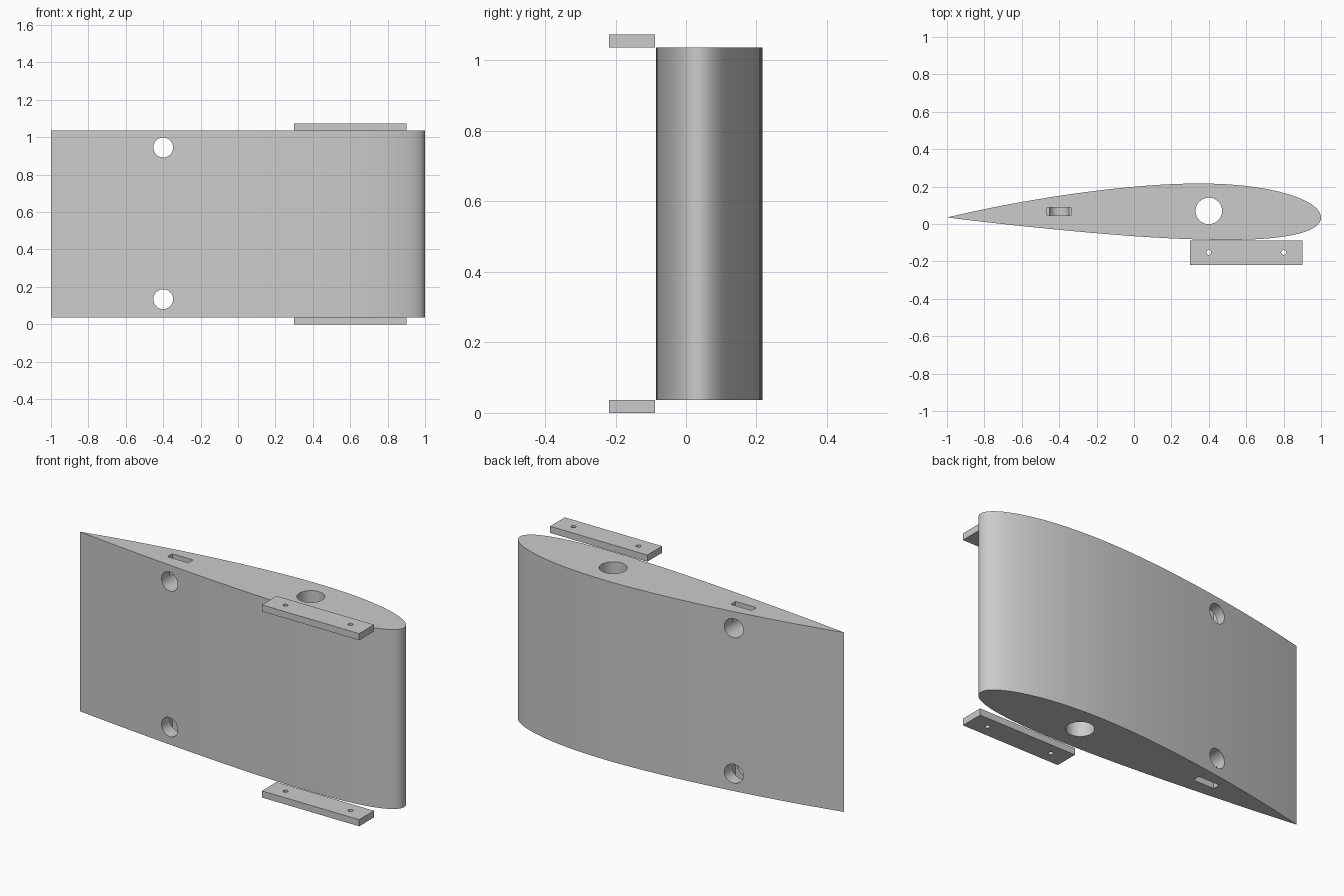
import bpy, bmesh, math
from mathutils import Matrix

cube = bpy.data.objects.get("Cube")
if cube:
    bpy.data.objects.remove(cube, do_unlink=True)

GREY = bpy.data.materials.new("plain grey")
GREY.use_nodes = True
colour = (0.6, 0.6, 0.6, 1)
GREY.diffuse_color = colour
GREY.node_tree.nodes["Principled BSDF"].inputs["Base Color"].default_value = colour

PLATE = 0.037          # mounting plate thickness
SPAN = 1.0             # wing section height
TOP = PLATE + SPAN


def finish(name, bm):
    bmesh.ops.recalc_face_normals(bm, faces=bm.faces)
    mesh = bpy.data.meshes.new(name)
    bm.to_mesh(mesh)
    bm.free()
    mesh.materials.append(GREY)
    obj = bpy.data.objects.new(name, mesh)
    bpy.context.collection.objects.link(obj)
    return obj


def box(name, low, high):
    bm = bmesh.new()
    size = [b - a for a, b in zip(low, high)]
    mid = [(a + b) / 2 for a, b in zip(low, high)]
    bmesh.ops.create_cube(bm, size=1, matrix=Matrix.Translation(mid) @ Matrix.Diagonal((*size, 1)))
    return finish(name, bm)


def rod(name, centre, radius, length, axis="Z", sides=48):
    bm = bmesh.new()
    turn = Matrix.Rotation(math.pi / 2, 4, "X") if axis == "Y" else Matrix.Identity(4)
    bmesh.ops.create_cone(bm, cap_ends=True, segments=sides, radius1=radius, radius2=radius,
                          depth=length, matrix=Matrix.Translation(centre) @ turn)
    return finish(name, bm)


def cut(obj, cutters):
    bpy.ops.object.select_all(action="DESELECT")
    bpy.context.view_layer.objects.active = obj
    obj.select_set(True)
    for cutter in cutters:
        cutter.hide_render = True
        mod = obj.modifiers.new("cut", "BOOLEAN")
        mod.operation = "DIFFERENCE"
        mod.solver = "EXACT"
        mod.object = cutter
        bpy.ops.object.modifier_apply(modifier=mod.name)
        bpy.data.objects.remove(cutter, do_unlink=True)
    bpy.ops.object.shade_smooth_by_angle(angle=math.radians(30))


def aerofoil(steps=50, thick=0.15, camber=0.0165, peak=0.4, base=0.035):
    """Cambered section, nose at +x, running tail - back - nose - front."""
    back, front = [], []
    for i in range(steps + 1):
        t = (1 - math.cos(math.pi * i / steps)) / 2
        half = 5 * thick * (0.2969 * math.sqrt(t) - 0.126 * t - 0.3516 * t**2
                            + 0.2843 * t**3 - 0.1036 * t**4)
        if t < peak:
            mid = camber / peak**2 * (2 * peak * t - t * t)
        else:
            mid = camber / (1 - peak)**2 * (1 - 2 * peak + 2 * peak * t - t * t)
        x = 1 - 2 * t
        back.append((x, base + 2 * (mid + half)))
        front.append((x, base + 2 * (mid - half)))
    return back[::-1] + front[1:-1]


# Wing section
bm = bmesh.new()
face = bm.faces.new([bm.verts.new((x, y, PLATE)) for x, y in aerofoil()])
grown = bmesh.ops.extrude_face_region(bm, geom=[face])
bmesh.ops.translate(bm, vec=(0, 0, SPAN),
                    verts=[g for g in grown["geom"] if isinstance(g, bmesh.types.BMVert)])
wing = finish("wing_section", bm)

# Spar bore, cross holes and end slots
cutters = [rod("spar_cutter", (0.4, 0.07, 0.5), 0.071, 2)]
for z in (PLATE + 0.097, TOP - 0.092):
    cutters.append(rod("cross_hole_cutter", (-0.4, 0, z), 0.053, 1, "Y"))
for low, high in ((-0.1, PLATE + 0.1), (TOP - 0.1, TOP + 0.1)):
    cutters.append(box("slot_cutter", (-0.466, 0.045, low), (-0.338, 0.087, high)))
cut(wing, cutters)

# Mounting plates, each with two screw holes
for name, z in (("lower_plate", 0), ("upper_plate", TOP)):
    plate = box(name, (0.3, -0.218, z), (0.9, -0.088, z + PLATE))
    cut(plate, [rod("screw_cutter", (x, -0.152, z), 0.013, 0.2, sides=24) for x in (0.4, 0.8)])
